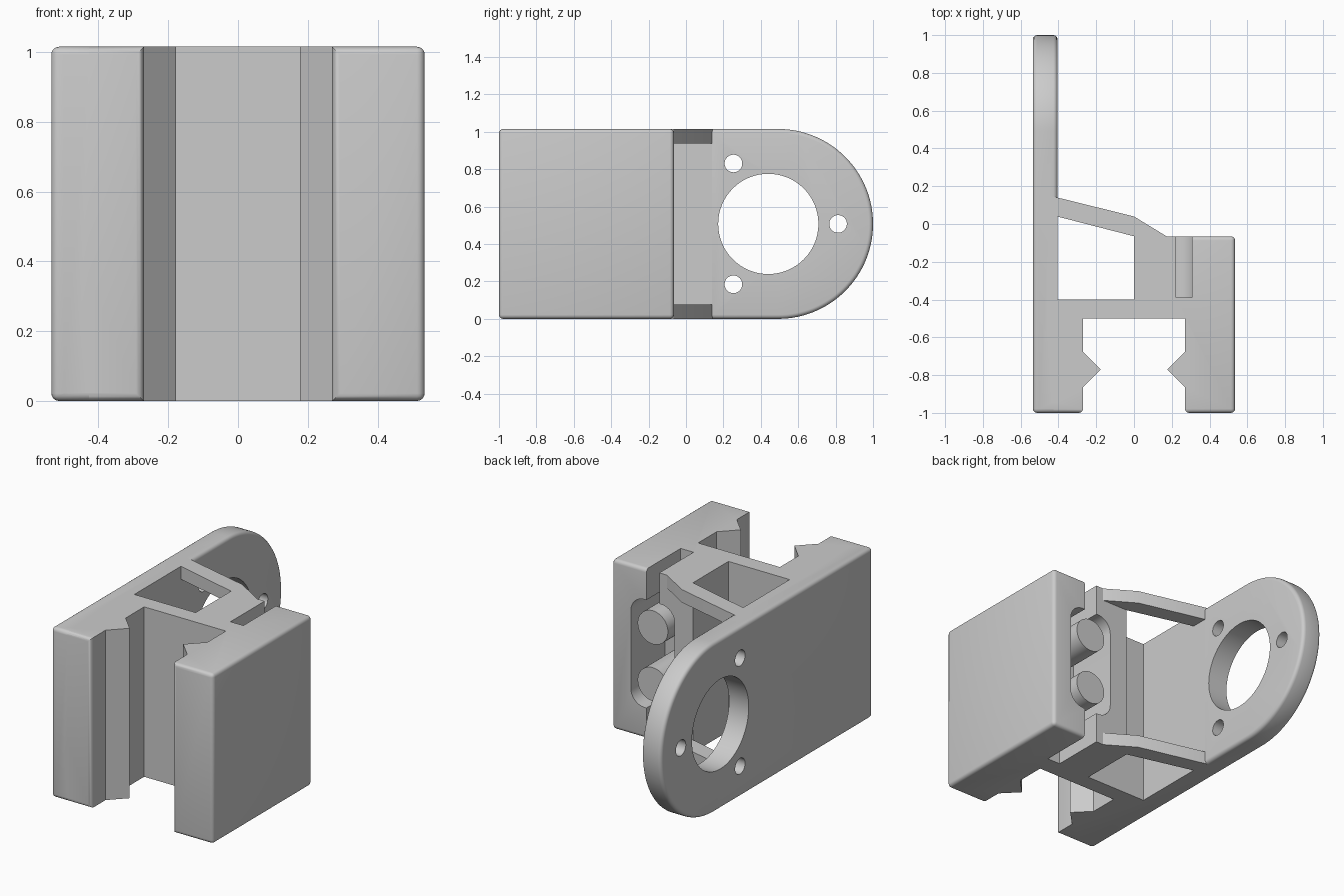
import bpy, bmesh, math
from mathutils import Vector

cube = bpy.data.objects.get("Cube")
if cube:
    bpy.data.objects.remove(cube, do_unlink=True)

H = 1.015            # overall height
MID = H / 2
W = 0.535            # half width
INNER = -0.405       # inner face of the side plate
BACK = -0.065        # back face of the clamp block
ROUND = 0.022

grey = bpy.data.materials.new("light_grey")
grey.use_nodes = True
grey.diffuse_color = (0.6, 0.6, 0.6, 1)
grey.node_tree.nodes["Principled BSDF"].inputs["Base Color"].default_value = (0.6, 0.6, 0.6, 1)


def prism(name, pts, axis, lo, hi, rule=None, size=ROUND, segs=4):
    """Extrude a 2D profile along an axis, then round the edges the rule picks."""
    place = {"X": lambda a, b, c: (c, a, b),
             "Y": lambda a, b, c: (a, c, b),
             "Z": lambda a, b, c: (a, b, c)}[axis]
    bm = bmesh.new()
    face = bm.faces.new([bm.verts.new(place(a, b, lo)) for a, b in pts])
    out = bmesh.ops.extrude_face_region(bm, geom=[face])
    shift = Vector(place(0, 0, hi - lo))
    bmesh.ops.translate(bm, vec=shift, verts=[v for v in out["geom"] if isinstance(v, bmesh.types.BMVert)])
    bmesh.ops.recalc_face_normals(bm, faces=bm.faces)
    if rule:
        edges = [e for e in bm.edges if rule(e.verts[0].co, e.verts[1].co)]
        bmesh.ops.bevel(bm, geom=edges, offset=size, segments=segs, profile=0.5, affect="EDGES")
    mesh = bpy.data.meshes.new(name)
    bm.to_mesh(mesh)
    bm.free()
    mesh.materials.append(grey)
    obj = bpy.data.objects.new(name, mesh)
    bpy.context.collection.objects.link(obj)
    return obj


def circle(a, b, r, n=64):
    return [(a + r * math.cos(2 * math.pi * i / n), b + r * math.sin(2 * math.pi * i / n)) for i in range(n)]


def combine(target, other, operation):
    mod = target.modifiers.new("combine", "BOOLEAN")
    mod.operation, mod.solver, mod.object = operation, "EXACT", other
    bpy.ops.object.select_all(action="DESELECT")
    bpy.context.view_layer.objects.active = target
    target.select_set(True)
    bpy.ops.object.modifier_apply(modifier=mod.name)
    bpy.data.objects.remove(other, do_unlink=True)


# Clamp body: rail channel with two ridges, and a slot in the right-hand block
left_side = [(-0.5, -1), (-0.27, -1), (-0.27, -0.865), (-0.177, -0.77), (-0.27, -0.675), (-0.27, -0.5)]
right_side = [(-x, y) for x, y in reversed(left_side[1:])]
slot = [(W, -1), (W, BACK), (0.307, BACK), (0.307, -0.388), (0.222, -0.388), (0.222, BACK)]
window = [(0, BACK), (0, -0.4), (INNER, -0.4), (INNER, 0.14), (-0.5, 0.14)]


def outer_edge(p, q):
    front = p.y < -0.99 and q.y < -0.99 and not (p.x < -0.49 and q.x < -0.49)
    side = p.x > W - 0.01 and q.x > W - 0.01
    back = abs(p.y - BACK) < 0.01 and abs(q.y - BACK) < 0.01 and p.x + q.x > 0.8
    return front or side or back


bracket = prism("motor_bracket", left_side + right_side + slot + window, "Z", 0, H, outer_edge)

# Rounded pocket across the slot, holding two round posts
pocket = prism("pocket_cutter", [(0.12, 0.185), (0.41, 0.185), (0.41, H - 0.185), (0.12, H - 0.185)],
               "Y", -0.388, 0.1, lambda p, q: abs(p.y - q.y) > 0.1, 0.09, 8)
combine(bracket, pocket, "DIFFERENCE")
for side in (-1, 1):
    post = prism("post", circle(0.265, MID + side * 0.17, 0.1), "Y", -0.41, BACK)
    combine(bracket, post, "UNION")

# Side plate with a semicircular end and rounded rim
arc = [(1 - MID + MID * math.cos(t), MID + MID * math.sin(t))
       for t in (math.pi * (i / 64 - 0.5) for i in range(65))]
plate = prism("side_plate", [(-1, 0)] + arc + [(-1, H)], "X", -W, INNER,
              lambda p, q: abs(p.x - q.x) < 0.01 or p.y + q.y < -1.9)
combine(bracket, plate, "UNION")

# Thin bracing struts at bottom and top
strut = [(-0.45, 0.151), (0, 0.04), (0.172, BACK), (0.13, -0.1), (0.03, -0.1), (0, BACK), (-0.45, 0.051)]
for low in (0, H - 0.077):
    combine(bracket, prism("strut", strut, "Z", low, low + 0.077), "UNION")

# Main bore and three screw holes
holes = [(0.44, MID, 0.268)]
for k in range(3):
    turn = 2 * math.pi * k / 3
    holes.append((0.44 + 0.373 * math.cos(turn), MID + 0.373 * math.sin(turn), 0.047))
for y, z, r in holes:
    combine(bracket, prism("hole_cutter", circle(y, z, r), "X", -0.7, -0.3), "DIFFERENCE")

bpy.ops.object.select_all(action="DESELECT")
bracket.select_set(True)
bpy.context.view_layer.objects.active = bracket
bpy.ops.object.shade_smooth_by_angle(angle=math.radians(28))
